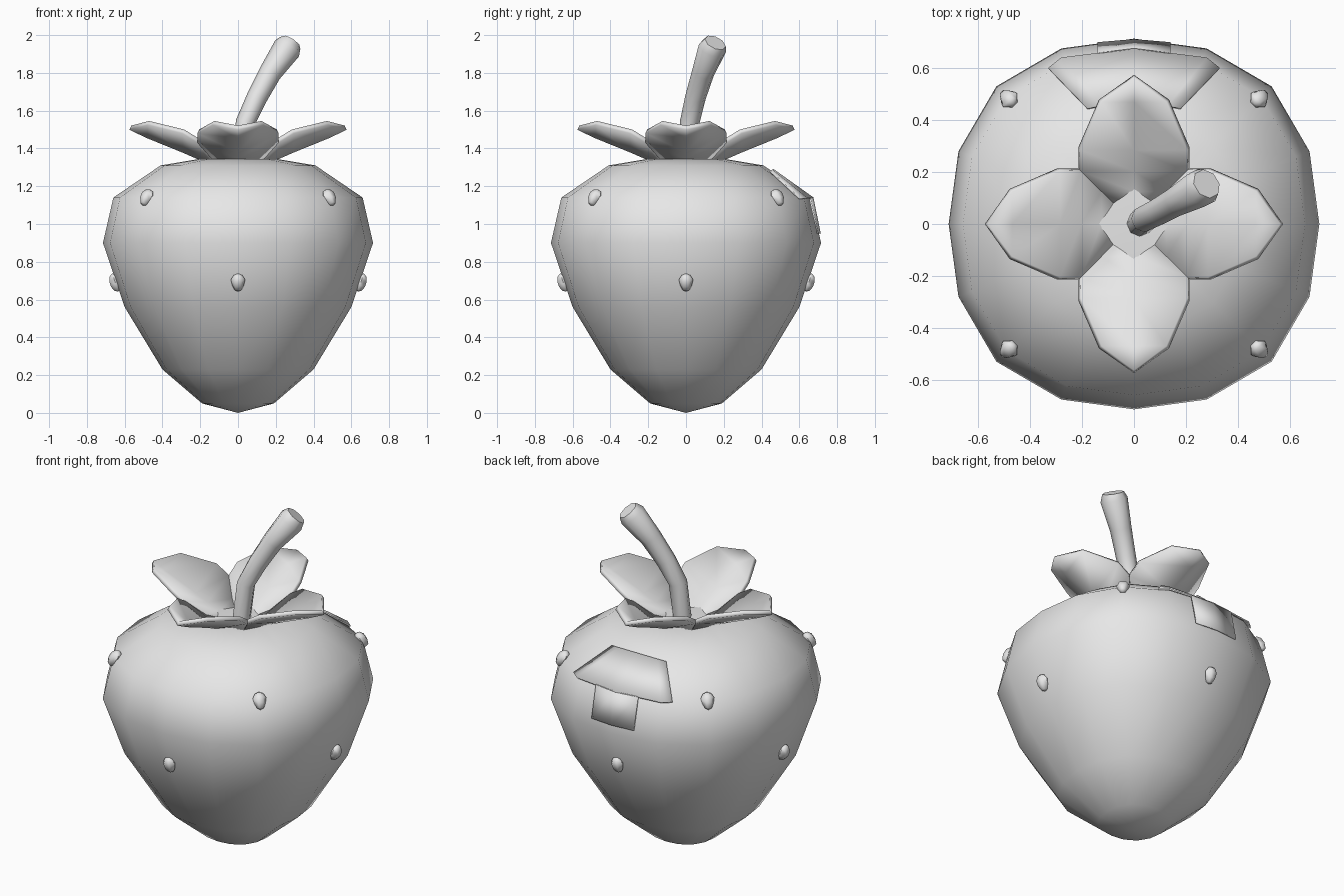
import bpy, bmesh
from math import sin, cos, pi, radians
from mathutils import Vector, Matrix

cube = bpy.data.objects.get("Cube")
if cube:
    bpy.data.objects.remove(cube)

grey = bpy.data.materials.new("plain_grey")
grey.use_nodes = True
grey.diffuse_color = (0.8, 0.8, 0.8, 1)
grey.node_tree.nodes["Principled BSDF"].inputs["Base Color"].default_value = (0.8, 0.8, 0.8, 1)


def add_object(name, bm, angle=60):
    """Turn a bmesh into a smooth-shaded object."""
    bmesh.ops.recalc_face_normals(bm, faces=bm.faces)
    mesh = bpy.data.meshes.new(name)
    bm.to_mesh(mesh)
    bm.free()
    mesh.materials.append(grey)
    obj = bpy.data.objects.new(name, mesh)
    bpy.context.collection.objects.link(obj)
    bpy.ops.object.select_all(action='DESELECT')
    obj.select_set(True)
    bpy.context.view_layer.objects.active = obj
    bpy.ops.object.shade_smooth_by_angle(angle=radians(angle))
    return obj


def loft(bm, rings, closed=True):
    """Join rows of points with quads; returns the vertex rows."""
    rows = [[bm.verts.new(p) for p in ring] for ring in rings]
    for a, b in zip(rows, rows[1:]):
        n = len(a)
        for i in range(n if closed else n - 1):
            j = (i + 1) % n
            bm.faces.new((a[i], a[j], b[j], b[i]))
    return rows


def thicken(obj, thickness, offset):
    mod = obj.modifiers.new("thickness", 'SOLIDIFY')
    mod.thickness = thickness
    mod.offset = offset


# Fruit: sixteen-sided, slightly squared body
profile = [(0.19, 0.05), (0.40, 0.23), (0.60, 0.56), (0.715, 0.90),
           (0.66, 1.14), (0.41, 1.31), (0.2, 1.345)]
bm = bmesh.new()
rings = []
for r, z in profile:
    ring = []
    for i in range(16):
        a = i * pi / 8
        k = r * (1 + 0.05 * sin(2 * a) ** 2)
        ring.append((k * cos(a), k * sin(a), z))
    rings.append(ring)
rows = loft(bm, rings)
for row, z in ((rows[0], 0.0), (rows[-1], 1.33)):
    tip = bm.verts.new((0, 0, z))
    for i in range(16):
        bm.faces.new((row[i], row[(i + 1) % 16], tip))
add_object("fruit", bm, 80)

# Leaves: four cupped petals (distance, half width, middle z, edge z)
leaf_rows = [(0.05, 0.05, 1.30, 1.31), (0.13, 0.13, 1.325, 1.35),
             (0.21, 0.21, 1.355, 1.44), (0.29, 0.21, 1.39, 1.49),
             (0.475, 0.13, 1.465, 1.535)]
for n in range(4):
    bm = bmesh.new()
    turn = Matrix.Rotation(n * pi / 2, 3, 'Z')
    rows = loft(bm, [[turn @ Vector(p) for p in
                      ((-w, -d, ze), (0, -d, zm), (w, -d, ze))]
                     for d, w, zm, ze in leaf_rows], closed=False)
    tip = bm.verts.new(turn @ Vector((0, -0.57, 1.51)))
    a, b, c = rows[-1]
    bm.faces.new((a, b, tip))
    bm.faces.new((b, c, tip))
    leaf = add_object(f"leaf_{n + 1}", bm)
    thicken(leaf, 0.025, 0)

# Stem: bent tube that widens to a bevelled end
path = [Vector(p) for p in ((0.02, 0, 1.3), (0.04, 0.02, 1.54), (0.10, 0.05, 1.67),
                            (0.17, 0.09, 1.80), (0.26, 0.14, 1.93), (0.28, 0.155, 1.96))]
radii = (0.05, 0.052, 0.055, 0.06, 0.076, 0.06)
rings = []
for i, (p, r) in enumerate(zip(path, radii)):
    d = path[min(i + 1, len(path) - 1)] - path[max(i - 1, 0)]
    side = Vector((0, 1, 0)).cross(d).normalized()
    up = d.cross(side).normalized()
    rings.append([p + r * (cos(k * pi / 4) * side + sin(k * pi / 4) * up) for k in range(8)])
bm = bmesh.new()
rows = loft(bm, rings)
bm.faces.new(rows[0])
bm.faces.new(rows[-1])
add_object("stem", bm)


# Seeds: small drops pointing down, upper ones on the diagonals
def add_seed(name, angle, radius, z, tilt):
    bm = bmesh.new()
    bmesh.ops.create_uvsphere(bm, u_segments=6, v_segments=5, radius=1)
    for v in bm.verts:
        taper = 1 if v.co.z > -0.2 else 0.8
        v.co = Vector((v.co.x * 0.034, v.co.y * 0.04 * taper, v.co.z * 0.05))
    place = (Matrix.Rotation(angle, 4, 'Z') @ Matrix.Translation((radius, 0, z))
             @ Matrix.Rotation(-radians(tilt), 4, 'Y'))
    bm.transform(place)
    add_object(name, bm)


for n in range(4):
    add_seed(f"lower_seed_{n + 1}", n * pi / 2, 0.65, 0.69, -18)
    add_seed(f"upper_seed_{n + 1}", n * pi / 2 + pi / 4, 0.685, 1.14, 34)

# Back patch: thin panel following the rear shoulder, with a tab below it
bm = bmesh.new()
loft(bm, [[(-0.18, 0.445, 1.28), (-0.13, 0.455, 1.285), (0, 0.46, 1.288),
           (0.13, 0.455, 1.285), (0.18, 0.445, 1.28)],
          [(-0.33, 0.60, 1.135), (-0.28, 0.64, 1.135), (0, 0.675, 1.135),
           (0.28, 0.64, 1.135), (0.33, 0.60, 1.135)]], closed=False)
loft(bm, [[(-0.14, 0.655, 1.14), (0, 0.67, 1.14), (0.14, 0.655, 1.14)],
          [(-0.14, 0.697, 0.95), (0, 0.709, 0.95), (0.14, 0.697, 0.95)]], closed=False)
patch = add_object("back_patch", bm, 30)
thicken(patch, 0.009, 0)
